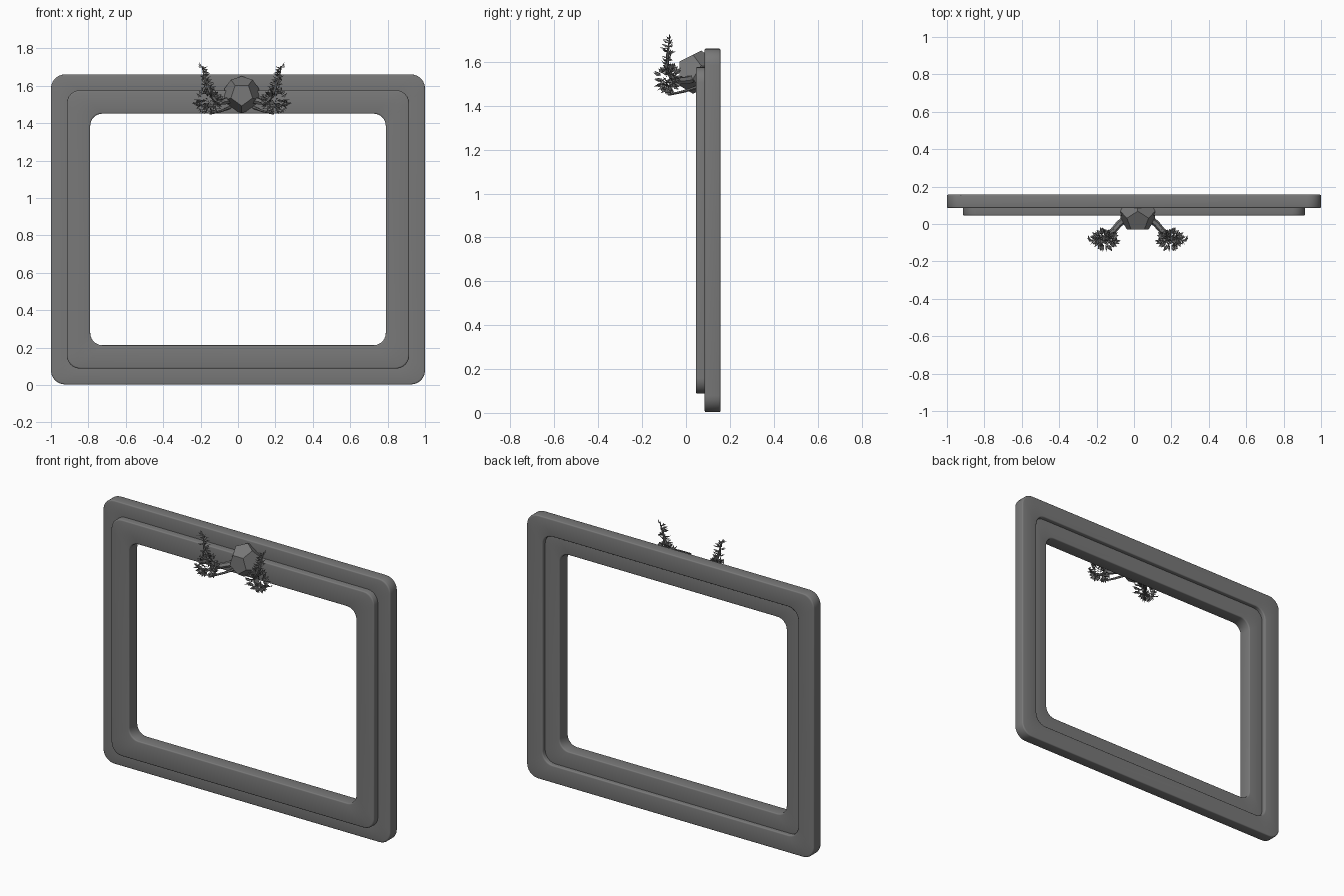
import bpy, bmesh, math, random
from mathutils import Vector, Matrix

cube = bpy.data.objects.get("Cube")
if cube:
    bpy.data.objects.remove(cube, do_unlink=True)

# One dark grey material
grey = bpy.data.materials.new("dark_grey")
grey.use_nodes = True
GREY = (0.19, 0.19, 0.19, 1)
grey.diffuse_color = GREY
grey.node_tree.nodes["Principled BSDF"].inputs["Base Color"].default_value = GREY

HALF_X, HALF_Z, MID_Z = 1.0, 0.829, 0.832
GEM = Vector((0.02, 0.05, 1.553))


def add_object(name, bm, smooth=False):
    mesh = bpy.data.meshes.new(name)
    bm.to_mesh(mesh)
    bm.free()
    obj = bpy.data.objects.new(name, mesh)
    bpy.context.collection.objects.link(obj)
    mesh.materials.append(grey)
    if smooth:
        bpy.ops.object.select_all(action='DESELECT')
        obj.select_set(True)
        bpy.context.view_layer.objects.active = obj
        bpy.ops.object.shade_smooth_by_angle(angle=math.radians(40))
    return obj


def rounded_rect(inset, y, radius, steps=7):
    """Rounded rectangle in the xz plane, pulled in from the outer border."""
    points = []
    cx, cz = HALF_X - inset - radius, HALF_Z - inset - radius
    for quarter, (sx, sz) in enumerate(((1, 1), (-1, 1), (-1, -1), (1, -1))):
        for i in range(steps):
            a = (quarter + i / (steps - 1)) * math.pi / 2
            points.append(Vector((sx * cx + radius * math.cos(a), y,
                                  MID_Z + sz * cz + radius * math.sin(a))))
    return points


def rounded_section(d0, d1, y0, y1, bevel, steps=4):
    """Closed cross-section (inset, y) with rounded corners."""
    section = []
    corners = ((d1 - bevel, y1 - bevel), (d0 + bevel, y1 - bevel),
               (d0 + bevel, y0 + bevel), (d1 - bevel, y0 + bevel))
    for quarter, (d, y) in enumerate(corners):
        for i in range(steps):
            a = (quarter + i / (steps - 1)) * math.pi / 2
            section.append((d + bevel * math.cos(a), y + bevel * math.sin(a)))
    return section


def frame_ring(name, d0, d1, y0, y1, bevel, r_out, r_in):
    bm = bmesh.new()
    loops = []
    for d, y in rounded_section(d0, d1, y0, y1, bevel):
        t = (d - d0) / (d1 - d0)
        radius = r_out + (r_in - r_out) * t
        loops.append([bm.verts.new(p) for p in rounded_rect(d, y, radius)])
    for k, loop in enumerate(loops):
        following = loops[(k + 1) % len(loops)]
        for i in range(len(loop)):
            j = (i + 1) % len(loop)
            bm.faces.new((loop[i], loop[j], following[j], following[i]))
    bmesh.ops.recalc_face_normals(bm, faces=bm.faces)
    add_object(name, bm, smooth=True)


# Wide back border, and the raised front border that lines the opening
frame_ring("outer_frame", 0.0, 0.11, 0.085, 0.157, 0.007, 0.075, 0.07)
frame_ring("inner_frame", 0.085, 0.21, 0.045, 0.13, 0.007, 0.07, 0.065)

# Twelve-sided gem: dual of an icosahedron, one face square to the front
bm = bmesh.new()
bmesh.ops.create_icosphere(bm, subdivisions=1, radius=1)
centres = [f.calc_center_median().normalized() * 0.1 for f in bm.faces]
bm.clear()
for c in centres:
    bm.verts.new(c)
bmesh.ops.convex_hull(bm, input=bm.verts)
bmesh.ops.dissolve_limit(bm, angle_limit=math.radians(5),
                         verts=bm.verts, edges=bm.edges)
bmesh.ops.recalc_face_normals(bm, faces=bm.faces)
turn = Matrix.Rotation(math.pi / 2, 4, 'X') @ Matrix.Rotation(math.pi / 2, 4, 'Z')
bm.transform(Matrix.Translation(GEM) @ turn)
add_object("gem", bm)


def along(path, t):
    """Point at fraction t of a polyline."""
    s = min(t * (len(path) - 1), len(path) - 1.001)
    i = int(s)
    return path[i].lerp(path[i + 1], s - i)


def add_stem(bm, path, r0, r1, sides=6):
    rings = []
    for k, p in enumerate(path):
        ahead = path[min(k + 1, len(path) - 1)] - path[max(k - 1, 0)]
        turn = ahead.to_track_quat('Z', 'Y')
        r = r0 + (r1 - r0) * k / (len(path) - 1)
        angles = [math.tau * i / sides for i in range(sides)]
        rings.append([bm.verts.new(p + turn @ Vector((r * math.cos(a), r * math.sin(a), 0)))
                      for a in angles])
    for a, b in zip(rings, rings[1:]):
        for i in range(sides):
            j = (i + 1) % sides
            bm.faces.new((a[i], a[j], b[j], b[i]))
    bm.faces.new(rings[0][::-1])
    bm.faces.new(rings[-1])


def add_leaf(bm, root, direction, length, width):
    """Pointed leaf folded along its midrib."""
    d = direction.normalized()
    side = d.cross(Vector((random.uniform(-1, 1), random.uniform(-1, 1), 0.7))).normalized()
    lift = d.cross(side) * width * 0.4
    mid = root + d * length * 0.45
    a, tip = bm.verts.new(root), bm.verts.new(root + d * length)
    left = bm.verts.new(mid + side * width / 2 + lift)
    right = bm.verts.new(mid - side * width / 2 + lift)
    bm.faces.new((a, left, tip))
    bm.faces.new((a, tip, right))


# Leafy sprays: x is measured outward from the gem
arm = [(0.04, 0.05, 1.53), (0.1, 0.0, 1.515), (0.16, -0.07, 1.51)]
lower_twig = [(0.06, 0.05, 1.485), (0.11, -0.01, 1.465), (0.17, -0.08, 1.45)]
plume = [(0.14, -0.06, 1.52), (0.17, -0.085, 1.57), (0.195, -0.085, 1.63), (0.212, -0.075, 1.705)]
outer_twig = [(0.13, -0.05, 1.49), (0.2, -0.085, 1.49), (0.26, -0.09, 1.51)]

for side, label in ((1, "left"), (-1, "right")):
    random.seed(7)

    def place(points):
        return [Vector((GEM.x + x, y, z)) for x, y, z in points]

    stems, leaves = bmesh.new(), bmesh.new()
    for points, r0, r1 in ((arm, 0.02, 0.016), (lower_twig, 0.008, 0.005),
                           (plume, 0.014, 0.003), (outer_twig, 0.009, 0.003)):
        add_stem(stems, place(points), r0, r1)
    # broad leaves around the cluster
    centre = Vector((GEM.x + 0.175, -0.082, 1.522))
    for i in range(90):
        d = Vector((random.gauss(0.05, 0.9), random.gauss(0, 0.8), random.gauss(0, 0.9))).normalized()
        root = centre + Vector((d.x * 0.045, d.y * 0.032, d.z * 0.045))
        add_leaf(leaves, root, d, random.uniform(0.025, 0.042), random.uniform(0.014, 0.026))
    # narrow leaves up the plume and along the outer twig
    for points, count in ((plume, 50), (outer_twig, 20)):
        for i in range(count):
            t = 0.15 + 0.85 * i / (count - 1)
            d = Vector((random.uniform(-1, 1), random.uniform(-1, 0.8), random.uniform(-0.2, 0.6)))
            add_leaf(leaves, along(place(points), t), d,
                     random.uniform(0.026, 0.045), random.uniform(0.008, 0.016))
    for bm, part in ((stems, "branches"), (leaves, "leaves")):
        if side < 0:
            for v in bm.verts:
                v.co.x = 2 * GEM.x - v.co.x
            bmesh.ops.reverse_faces(bm, faces=bm.faces)
        add_object(f"{label}_{part}", bm)
